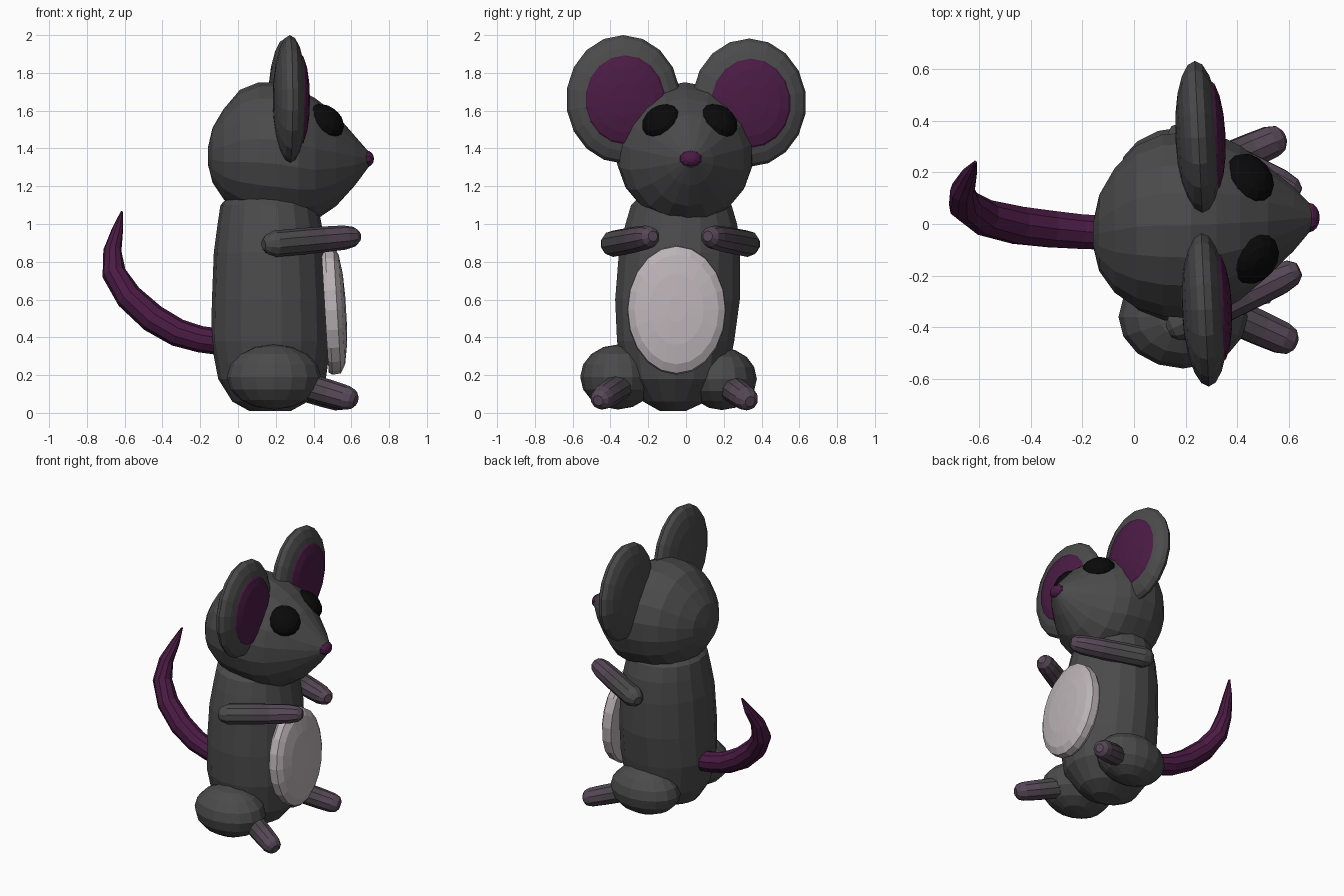
import bpy, bmesh, math
from mathutils import Vector, Matrix

if "Cube" in bpy.data.objects:
    bpy.data.objects.remove(bpy.data.objects["Cube"])


def material(name, rgb):
    m = bpy.data.materials.new(name)
    m.diffuse_color = (*rgb, 1)
    m.use_nodes = True
    m.node_tree.nodes["Principled BSDF"].inputs["Base Color"].default_value = m.diffuse_color
    return m


FUR = material("fur", (0.07, 0.07, 0.07))
BLEND = material("fur_blend", (0.075, 0.062, 0.075))
PAW = material("paw", (0.095, 0.065, 0.095))
PLUM = material("plum", (0.07, 0.011, 0.058))
PALE = material("pale_belly", (0.5, 0.45, 0.47))
BLACK = material("black", (0.003, 0.003, 0.003))


def finish(name, bm, mats):
    bmesh.ops.recalc_face_normals(bm, faces=bm.faces)
    me = bpy.data.meshes.new(name)
    bm.to_mesh(me)
    bm.free()
    for m in mats:
        me.materials.append(m)
    ob = bpy.data.objects.new(name, me)
    bpy.context.collection.objects.link(ob)
    return ob


def loft(name, rings, mats, sides=16, axis=None, blend=None):
    """Skin rings of (centre, radius across, radius along y)."""
    bm = bmesh.new()
    pts = [Vector(r[0]) for r in rings]
    loops = []
    for i, (c, a, b) in enumerate(rings):
        t = Vector(axis) if axis else pts[min(i + 1, len(pts) - 1)] - pts[max(i - 1, 0)]
        u = t.cross(Vector((0, 1, 0))).normalized()
        v = u.cross(t).normalized()
        ang = [2 * math.pi * k / sides for k in range(sides)]
        loops.append([bm.verts.new(pts[i] + u * a * math.cos(w) + v * b * math.sin(w)) for w in ang])
    for i in range(len(loops) - 1):
        for k in range(sides):
            j = (k + 1) % sides
            f = bm.faces.new((loops[i][k], loops[i][j], loops[i + 1][j], loops[i + 1][k]))
            f.material_index = blend[i] if blend else 0
    bm.faces.new(loops[0])
    cap = bm.faces.new(loops[-1])
    cap.material_index = blend[-1] if blend else 0
    return finish(name, bm, mats)


def ball(name, centre, radii, mat, normal=(0, 0, 1), seg=16, rings=10):
    """Flat-shaded ellipsoid whose pole (third radius) points along normal."""
    bm = bmesh.new()
    rot = Vector(normal).to_track_quat('Z', 'Y').to_matrix().to_4x4()
    mx = Matrix.Translation(centre) @ rot @ Matrix.Diagonal((*radii, 1))
    bmesh.ops.create_uvsphere(bm, u_segments=seg, v_segments=rings, radius=1, matrix=mx)
    return finish(name, bm, [mat])


def limb(name, start, end, r):
    """Rounded tapering limb fading from fur to paw colour."""
    s, e = Vector(start), Vector(end)
    prof = [(0, .4), (.04, .75), (.12, 1), (.42, 1), (.62, .98), (.85, .92), (.95, .75), (1, .4)]
    rings = [(s.lerp(e, t), r * k, r * k) for t, k in prof]
    return loft(name, rings, [FUR, BLEND, PAW], 10, blend=[0, 0, 0, 1, 2, 2, 2])


# Torso: (z, centre x, centre y, half depth, half width)
torso = [(.01, .17, -.07, .11, .07), (.06, .17, -.06, .2, .17), (.18, .18, -.055, .285, .275),
         (.38, .175, -.055, .318, .315), (.6, .175, -.045, .313, .335), (.85, .172, -.035, .3, .325),
         (1.0, .167, -.025, .275, .3), (1.1, .165, -.025, .258, .27), (1.17, .165, -.02, .19, .2)]
loft("torso", [((x, y, z), a, b) for z, x, y, a, b in torso], [FUR], 18, (0, 0, 1))

# Head: (x, top z, bottom z, half width, centre y), drawn out to a snout
head = [(-.158, 1.41, 1.31, .05, -.04), (-.135, 1.51, 1.22, .15, -.035), (-.075, 1.61, 1.13, .245, -.025),
        (.01, 1.71, 1.06, .32, -.01), (.11, 1.75, 1.025, .358, -.005), (.22, 1.75, 1.01, .365, -.005),
        (.32, 1.715, 1.005, .352, 0), (.41, 1.665, 1.02, .305, .005), (.52, 1.58, 1.095, .215, .01),
        (.62, 1.465, 1.205, .125, .02), (.69, 1.385, 1.3, .045, .025)]
loft("head", [((x, y, (t + b) / 2), (t - b) / 2, w) for x, t, b, w, y in head], [FUR], 18, (1, 0, 0))
ball("nose", (.678, .025, 1.345), (.06, .045, .042), PLUM, (1, 0, 0), 10, 8)

# Belly patch: thin domed disc leaning back slightly
n = Vector((1, 0, .06)).normalized()
loft("belly_patch", [(Vector((.51, -.05, .545)) + n * d, .342 * k, .262 * k)
                     for d, k in ((-.05, .96), (-.03, 1), (.015, .985), (.04, .85), (.056, .55), (.062, .2))],
     [PALE], 20, n)

# Paired parts: s = -1 is the -y side, lateral offsets follow the slight pose asymmetry
for s, side in ((-1, "right"), (1, "left")):
    neg = s < 0
    # Ears with inner pads
    n = Vector((1, .05, 0))
    ec = Vector((.275, -.332, 1.66) if neg else (.25, .334, 1.642))
    ball("ear_" + side, ec, (.303, .34, .09), FUR, n, 18, 10)
    ball("inner_ear_" + side, ec + Vector((.052, .008, -.002)), (.22, .246, .053), PLUM, n, 18, 8)

    # Eyes
    ball("eye_" + side, (.465, -.132, 1.545) if neg else (.445, .172, 1.545),
         (.108, .108, .068), BLACK, (.55, s * .45, .7), 14, 8)

    # Arms reaching forward
    limb("arm_" + side, (.135, s * .385 - .03, .89), (.64, s * .145 - .03, .935), .07)

    # Haunches and feet
    ball("haunch_" + side, (.19, -.36 if neg else .19, .19 if neg else .18),
         (.25, .2 if neg else .185, .172 if neg else .165), FUR, (0, 0, 1), 16, 8)
    if neg:
        limb("foot_" + side, (.28, -.31, .165), (.625, -.465, .065), .07)
    else:
        limb("foot_" + side, (.26, .2, .16), (.58, .34, .06), .07)

# Curling tapered tail
tail = [(-.05, -.035, .37, .07), (-.2, -.03, .39, .07), (-.32, -.02, .425, .074), (-.45, -.005, .5, .076),
        (-.578, .025, .615, .072), (-.657, .075, .74, .064), (-.665, .13, .86, .048), (-.638, .195, .97, .03),
        (-.615, .24, 1.065, .006)]
loft("tail", [((x, y, z), r, r) for x, y, z, r in tail], [PLUM], 10)
